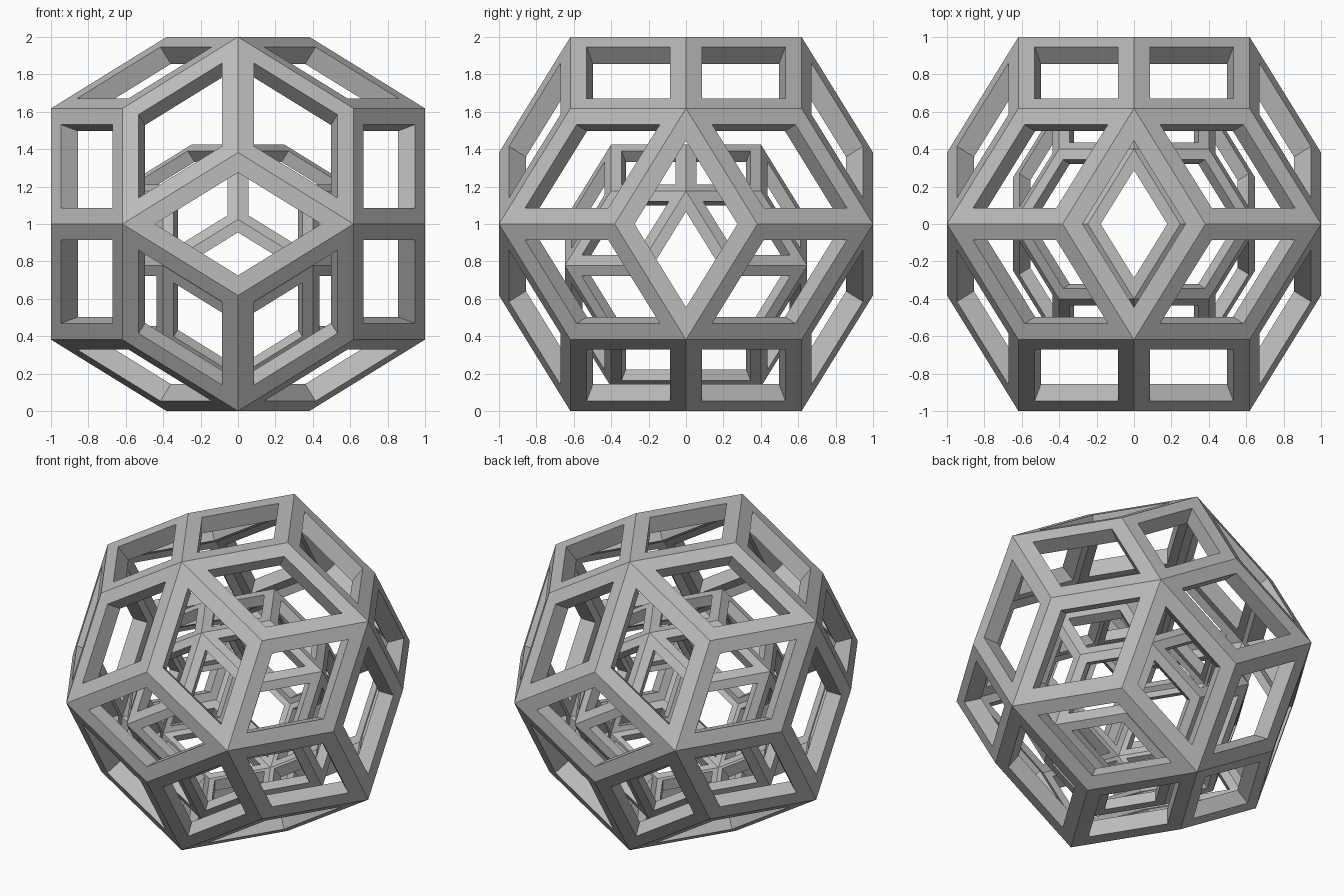
import bpy
import bmesh
import math
from itertools import product

old = bpy.data.objects.get("Cube")
if old:
    bpy.data.objects.remove(old, do_unlink=True)

LONG = (math.sqrt(5) - 1) / 2      # half long diagonal of a rhombus
SHORT = 1 - LONG                   # half short diagonal
BAR = 0.091                        # bar width on each face
DEPTH = 0.112                      # shell thickness

grey = bpy.data.materials.new("plain_grey")
grey.use_nodes = True
colour = (0.5, 0.5, 0.5, 1)
grey.diffuse_color = colour
grey.node_tree.nodes["Principled BSDF"].inputs["Base Color"].default_value = colour


def corner_points():
    """Corners of a thirty-sided rhombic solid with unit half-width."""
    pts = list(product((-LONG, LONG), repeat=3))
    for s, t in product((-1, 1), repeat=2):
        for a, b in ((SHORT * s, 0), (0, LONG * s)):
            # one rhombus on each axis, turned cyclically
            pts += [(a, b, t), (t, a, b), (b, t, a)]
    return pts


def rhombic_cage(name, size, height):
    bm = bmesh.new()
    for p in corner_points():
        bm.verts.new(p)
    bmesh.ops.convex_hull(bm, input=bm.verts[:])
    # merge triangle pairs into rhombi
    bmesh.ops.dissolve_limit(bm, angle_limit=math.radians(2),
                             verts=bm.verts[:], edges=bm.edges[:])
    bmesh.ops.recalc_face_normals(bm, faces=bm.faces[:])
    # open a window in every rhombus
    panes = bm.faces[:]
    bmesh.ops.inset_individual(bm, faces=panes, thickness=BAR, use_even_offset=True)
    bmesh.ops.delete(bm, geom=panes, context='FACES_ONLY')
    mesh = bpy.data.meshes.new(name)
    bm.to_mesh(mesh)
    bm.free()
    mesh.materials.append(grey)
    cage = bpy.data.objects.new(name, mesh)
    bpy.context.collection.objects.link(cage)
    cage.location.z = height
    cage.scale = (size, size, size)
    # thicken inward
    shell = cage.modifiers.new("thickness", 'SOLIDIFY')
    shell.thickness = DEPTH
    shell.offset = -1
    shell.use_even_offset = True
    return cage


rhombic_cage("outer_cage", 1, 1)
# smaller cage resting on the floor of the outer one
rhombic_cage("inner_cage", 0.648, 0.777)
